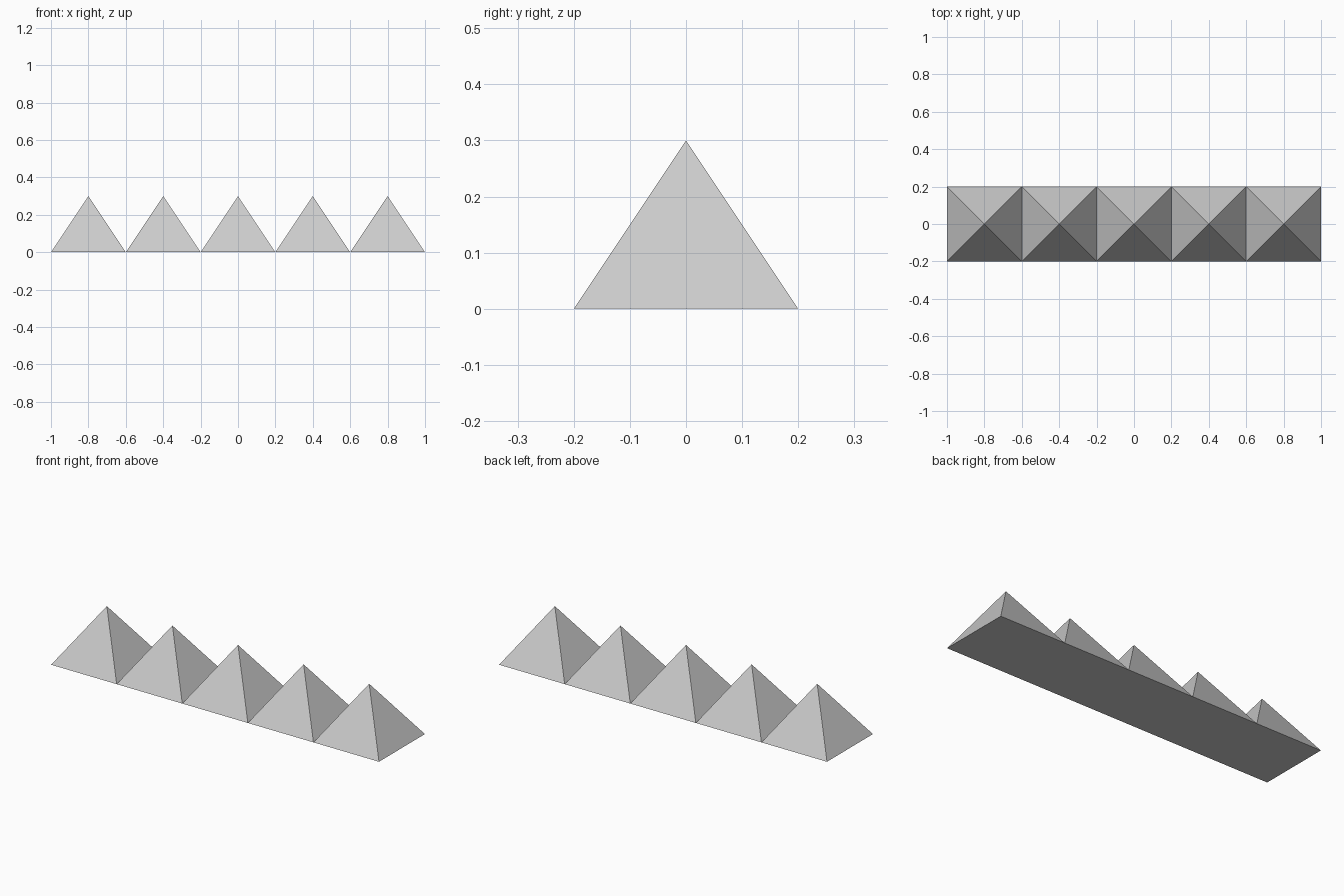
import bpy
import math

if "Cube" in bpy.data.objects:
    bpy.data.objects.remove(bpy.data.objects["Cube"])

COUNT = 5
WIDTH = 0.4
HEIGHT = 0.3


def add_spike(index):
    # Four-sided cone turned 45 degrees so its base square lines up with x and y
    x = (index - (COUNT - 1) / 2) * WIDTH
    bpy.ops.mesh.primitive_cone_add(
        vertices=4, radius1=WIDTH / math.sqrt(2), radius2=0, depth=HEIGHT,
        location=(x, 0, HEIGHT / 2), rotation=(0, 0, math.pi / 4))
    spike = bpy.context.object
    spike.name = f"pyramid_spike_{index + 1}"
    bpy.ops.object.transform_apply(location=False, rotation=True, scale=False)
    return spike


# Row of pyramid spikes meeting edge to edge
for i in range(COUNT):
    add_spike(i)
